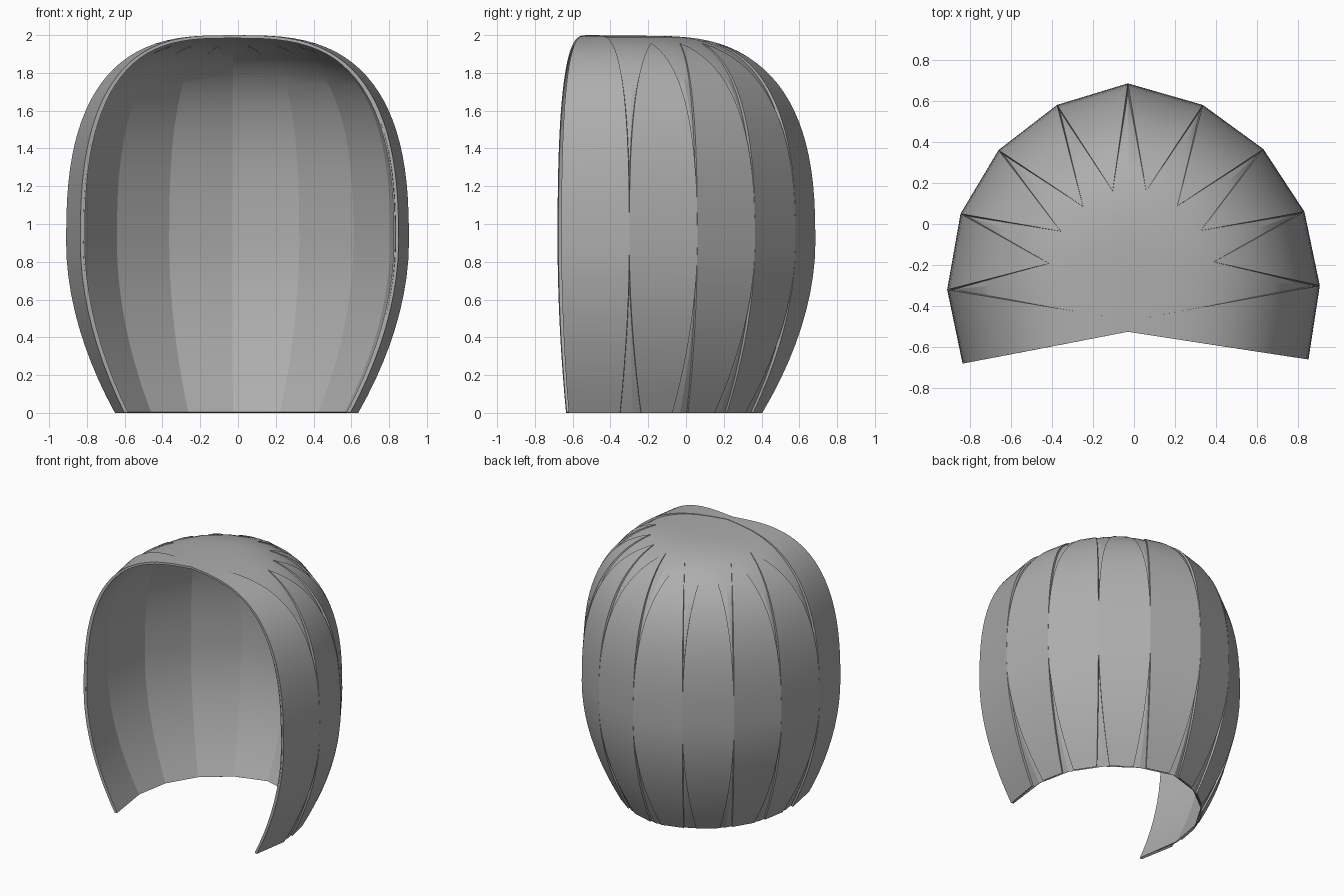
import bpy, bmesh, math
from mathutils import Vector

if "Cube" in bpy.data.objects:
    bpy.data.objects.remove(bpy.data.objects["Cube"])

# Plan corners at the widest height, front left round the back to front right
P = [Vector(p) for p in [(-.835, -.68), (-.91, -.32), (-.845, .05), (-.66, .36), (-.375, .58), (-.03, .685),
                         (.335, .58), (.63, .365), (.83, .06), (.905, -.30), (.85, -.66)]]
CROWN = Vector((-.02, -.24))     # where the back sections converge
FRINGE = Vector((-.03, -.525))   # top of the face opening
BAND = Vector((-.02, -.47))      # where the front band's rear edge ends
TIP = .46                        # radius factor at which a lock comes to a point

# Vertical profile: (radius factor, height)
low = [(1 - .29 * (1 - k / 10) ** 1.9, .9 * k / 10) for k in range(10)]
high = []
for k in range(25):
    a = math.pi / 2 * k / 24
    high.append((max(math.cos(a), 0) ** (2 / 3), .9 + 1.1 * math.sin(a) ** (2 / 2.6)))
profile = low + high
tip_z = .9 + 1.1 * (1 - TIP ** 3) ** (1 / 2.6)
lock_profile = low + [h for h in high if h[0] > TIP + .01] + [(TIP, tip_z)]

# Dark grey hair
mat = bpy.data.materials.new("dark_grey_hair")
mat.diffuse_color = (.42, .42, .42, 1)
mat.use_nodes = True
mat.node_tree.nodes["Principled BSDF"].inputs["Base Color"].default_value = mat.diffuse_color


def at(q, p, r, z):
    v = q + (p - q) * r
    return (v.x, v.y, z)


def loft(name, lines, thickness):
    bm = bmesh.new()
    grid = [[bm.verts.new(c) for c in line] for line in lines]
    for a, b in zip(grid, grid[1:]):
        for j in range(len(a) - 1):
            bm.faces.new((a[j], a[j + 1], b[j + 1], b[j]))
    bmesh.ops.remove_doubles(bm, verts=bm.verts, dist=.0005)
    me = bpy.data.meshes.new(name)
    bm.to_mesh(me)
    bm.free()
    me.materials.append(mat)
    ob = bpy.data.objects.new(name, me)
    bpy.context.collection.objects.link(ob)
    mod = ob.modifiers.new("thickness", 'SOLIDIFY')
    mod.thickness = thickness
    mod.offset = -1
    bpy.ops.object.select_all(action='DESELECT')
    ob.select_set(True)
    bpy.context.view_layer.objects.active = ob
    bpy.ops.object.modifier_apply(modifier=mod.name)
    bpy.ops.object.shade_smooth_by_angle(angle=math.radians(16))
    return ob


# Inner shell: flat sections all round, open at the face
shell = []
for i, p in enumerate(P):
    q = FRINGE if i in (0, len(P) - 1) else CROWN
    shell.append([at(q, p, r * .98, z * .9985) for r, z in profile])
loft("hair_base", shell, .008)

# Front bands framing the face opening, meeting at the top
left = [[at(FRINGE, P[0], r, z) for r, z in profile], [at(BAND, P[1], r, z) for r, z in profile]]
right = [[at(BAND, P[-2], r, z) for r, z in profile], [at(FRINGE, P[-1], r, z) for r, z in profile]]
loft("front_band_left", left, .016)
loft("front_band_right", right, .016)

# Overlaid locks: narrow towards the hem, pointed at the crown
for i in range(1, len(P) - 2):
    mid = (P[i] + P[i + 1]) / 2
    half = (P[i + 1] - P[i]) / 2
    lines = []
    for s in (-1, 1):
        lines.append([])
        for r, z in lock_profile:
            c = CROWN + (mid - CROWN) * r + half * s * (r - TIP) / (1 - TIP)
            lines[-1].append((c.x, c.y, z))
    loft(f"hair_lock_{i}", lines, .016)
